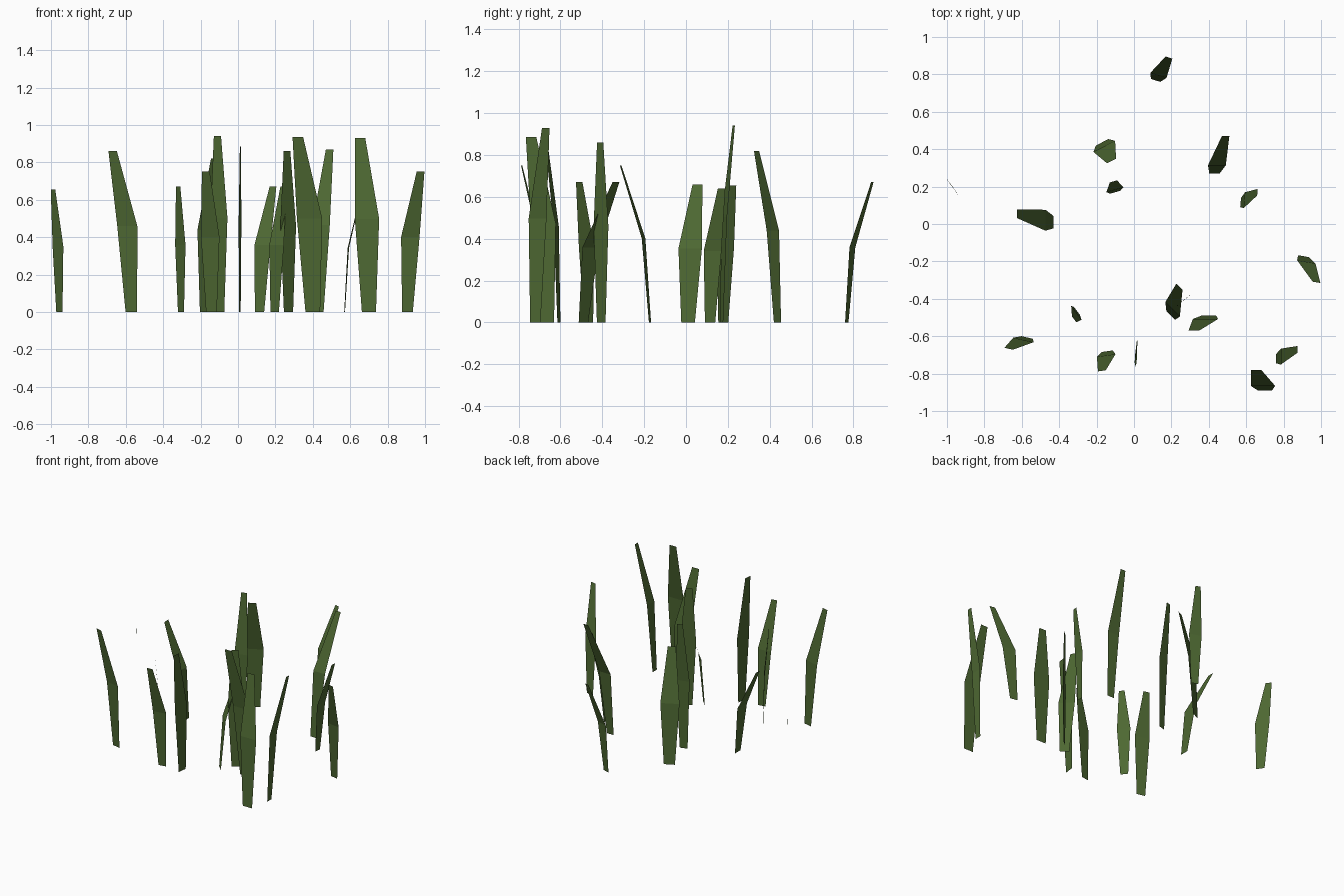
import bpy
import bmesh
from math import radians
from mathutils import Matrix, Vector

default_cube = bpy.data.objects.get("Cube")
if default_cube:
    bpy.data.objects.remove(default_cube, do_unlink=True)

# One leaf green for every blade
leaf_green = bpy.data.materials.new("leaf_green")
leaf_green.use_nodes = True
color = (0.075, 0.138, 0.032, 1.0)
leaf_green.diffuse_color = color
shader = leaf_green.node_tree.nodes["Principled BSDF"]
shader.inputs["Base Color"].default_value = color
shader.inputs["Roughness"].default_value = 0.9

# Shared blade profile: (height fraction, width fraction, lean fraction)
PROFILE = [(0, 0.58, 0), (0.535, 1, 0.22), (1, 0.42, 1)]


def grass_blade(name, base, height, width, angle, lean):
    """Flat leaning strip: narrow root, wide middle, blunt narrow tip."""
    bm = bmesh.new()
    root = Vector((*base, 0))
    offset = Vector((*lean, 0))
    across = Matrix.Rotation(radians(angle), 3, "Z") @ Vector((1, 0, 0))
    previous = None
    for rise, spread, bend in PROFILE:
        center = root + offset * bend + Vector((0, 0, height * rise))
        half = across * (width * spread / 2)
        row = [bm.verts.new(center - half), bm.verts.new(center + half)]
        if previous:
            bm.faces.new((previous[0], previous[1], row[1], row[0]))
        previous = row
    mesh = bpy.data.meshes.new(name)
    bm.to_mesh(mesh)
    bm.free()
    mesh.materials.append(leaf_green)
    blade = bpy.data.objects.new(name, mesh)
    bpy.context.scene.collection.objects.link(blade)
    return blade


# Scattered clump: root position, height, width, facing angle, tip lean
front_blades = [
    ((-.57, -.607), .86, .11, -13, (-.1, -.06)),
    ((-.142, -.68), .75, .1, 8, (-.03, -.105)),
    ((.01, -.665), .885, .12, 83, (.003, -.075)),
    ((.7, -.89), .93, .13, 0, (-.047, .11)),
    ((.76, -.72), .93, .085, 90, (.115, .05)),
    ((.4, -.49), .935, .135, 0, (-.08, -.08)),
]
middle_blades = [
    ((-.305, -.465), .67, .092, -53, (-.015, -.045)),
    ((.27, -.405), .86, .11, 40, (-.008, -.005)),
    ((.196, -.49), .67, .11, -45, (.047, .155)),
    ((.906, -.172), .75, .1, -10, (.07, -.14)),
    ((-.43, .01), .66, .112, 90, (-.195, .045)),
]
back_blades = [
    ((-.955, .178), .655, .1, -55, (-.034, .045)),
    ((-.1, .17), .94, .095, 16, (-.01, .058)),
    ((.57, .115), .64, .085, 85, (.09, .055)),
    ((.43, .27), .87, .095, 0, (.06, .2)),
    ((-.17, .437), .82, .13, 27, (.05, -.1)),
    ((.115, .768), .67, .09, -18, (.072, .122)),
]

groups = {"front": front_blades, "middle": middle_blades, "back": back_blades}
for group_name, blades in groups.items():
    for number, settings in enumerate(blades, start=1):
        grass_blade(f"{group_name}_grass_blade_{number}", *settings)
